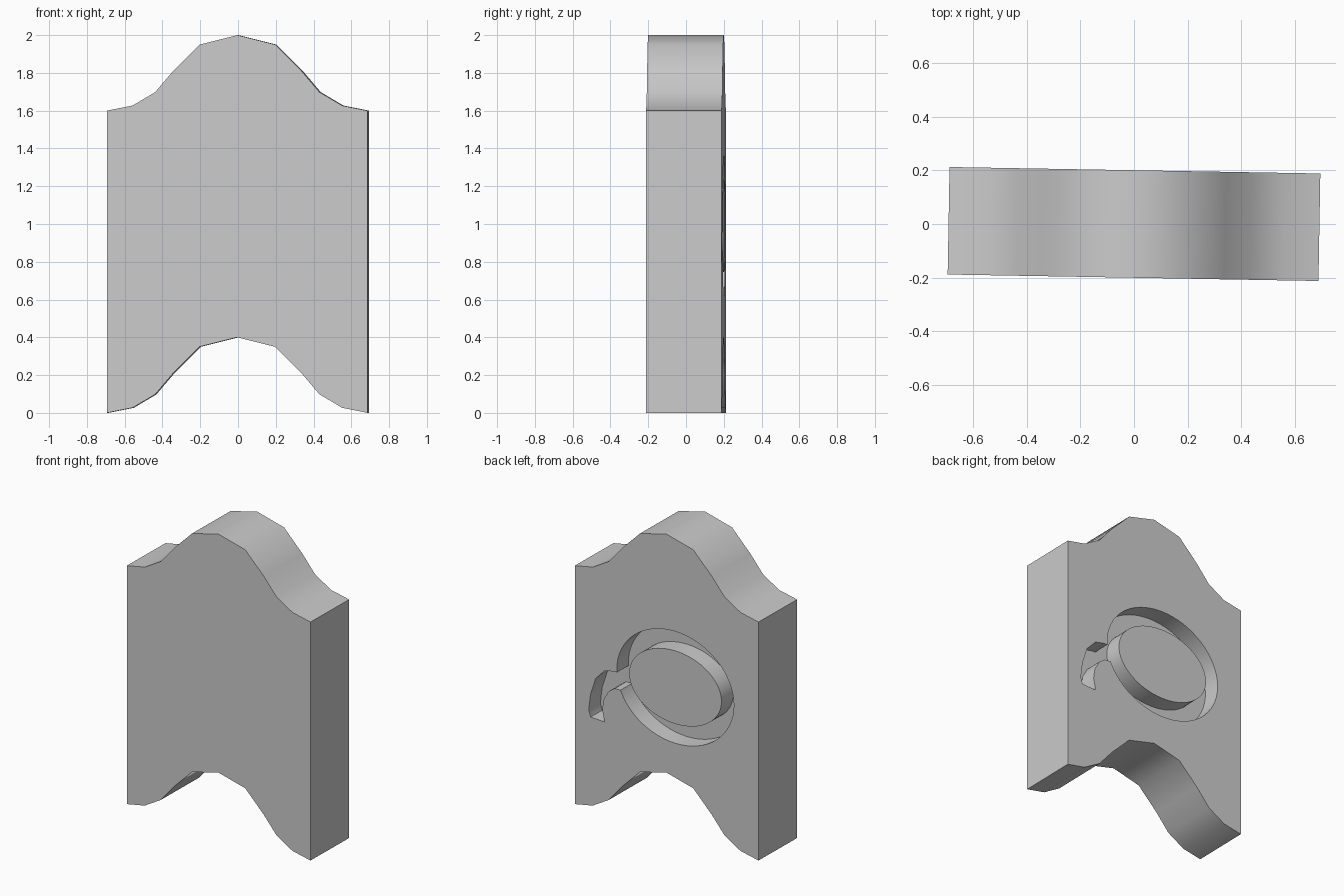
import bpy, bmesh, math

if "Cube" in bpy.data.objects:
    bpy.data.objects.remove(bpy.data.objects["Cube"])

HALF_DEPTH = 0.2
GROOVE_DEPTH = 0.12
TURN = math.radians(-1.0)

grey = bpy.data.materials.new("light_grey")
grey.use_nodes = True
colour = (0.6, 0.6, 0.6, 1)
grey.diffuse_color = colour
grey.node_tree.nodes["Principled BSDF"].inputs["Base Color"].default_value = colour


def prism(name, outline, y0, y1):
    """Extrude an x-z outline from y0 to y1."""
    bm = bmesh.new()
    face = bm.faces.new([bm.verts.new((x, y0, z)) for x, z in outline])
    ext = bmesh.ops.extrude_face_region(bm, geom=[face])["geom"]
    moved = [v for v in ext if isinstance(v, bmesh.types.BMVert)]
    bmesh.ops.translate(bm, verts=moved, vec=(0, y1 - y0, 0))
    bmesh.ops.recalc_face_normals(bm, faces=bm.faces)
    mesh = bpy.data.meshes.new(name)
    bm.to_mesh(mesh)
    bm.free()
    mesh.materials.append(grey)
    obj = bpy.data.objects.new(name, mesh)
    bpy.context.collection.objects.link(obj)
    return obj


def ellipse(cx, cz, a, b, n=64):
    steps = [2 * math.pi * i / n for i in range(n)]
    return [(cx + a * math.cos(t), cz + b * math.sin(t)) for t in steps]


def combine(target, tool, operation):
    """Apply a boolean and discard the tool."""
    mod = target.modifiers.new("combine", 'BOOLEAN')
    mod.operation = operation
    mod.solver = 'EXACT'
    mod.object = tool
    bpy.context.view_layer.objects.active = target
    bpy.ops.object.modifier_apply(modifier=mod.name)
    bpy.data.objects.remove(tool)


# Slab: the same wavy edge at the bottom and the top
half = [(0.69, 0), (0.555, 0.027), (0.435, 0.098), (0.34, 0.21), (0.2, 0.35)]
wave = [(-x, z) for x, z in half] + [(0, 0.4)] + half[::-1]
outline = wave + [(x, z + 1.6) for x, z in reversed(wave)]
slab = prism("slab", outline, -HALF_DEPTH, HALF_DEPTH)

# Groove in the back: oval ring with a hooked tail
floor, above = HALF_DEPTH - GROOVE_DEPTH, HALF_DEPTH + 0.1
groove = prism("groove_cutter", ellipse(-0.065, 0.99, 0.44, 0.375), floor, above)
island = prism("island_cutter", ellipse(-0.065, 0.99, 0.347, 0.245), floor - 0.1, above + 0.1)
combine(groove, island, 'DIFFERENCE')

hook = [(0.325, 0.97), (0.4, 0.97), (0.467, 0.955), (0.534, 0.885), (0.572, 0.77),
        (0.586, 0.66), (0.571, 0.617), (0.467, 0.612), (0.484, 0.69),
        (0.474, 0.76), (0.437, 0.825), (0.392, 0.857), (0.325, 0.86)]
tail = prism("tail_cutter", hook, floor, above)
combine(groove, tail, 'UNION')
combine(slab, groove, 'DIFFERENCE')

# Smooth the curved walls, keep the corners sharp
slab.rotation_euler.z = TURN
slab.select_set(True)
bpy.context.view_layer.objects.active = slab
bpy.ops.object.shade_smooth_by_angle(angle=math.radians(35))
